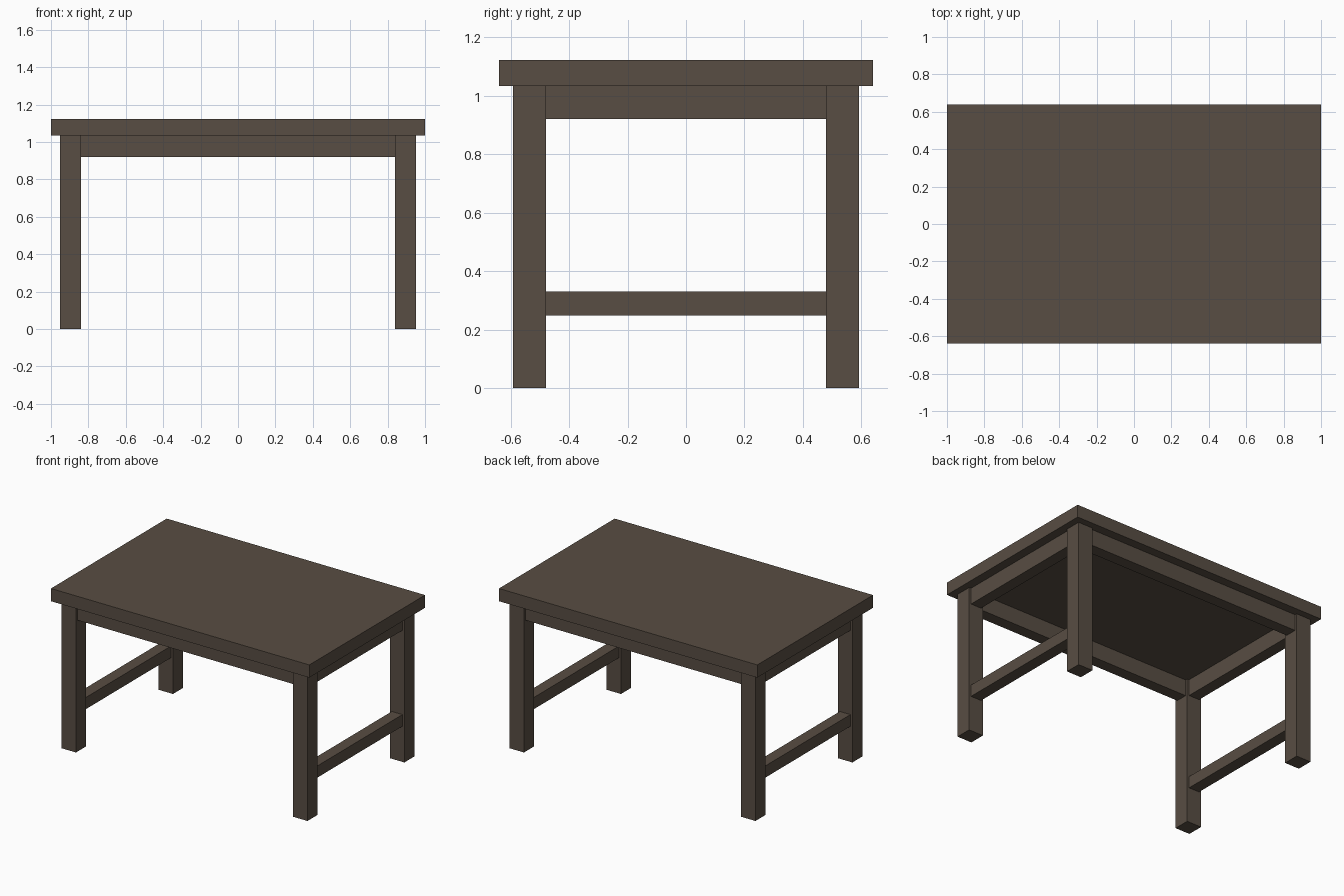
import bpy

if "Cube" in bpy.data.objects:
    bpy.data.objects.remove(bpy.data.objects["Cube"])

wood = bpy.data.materials.new("dark brown wood")
wood.diffuse_color = (0.098, 0.075, 0.056, 1.0)
wood.use_nodes = True
wood.node_tree.nodes["Principled BSDF"].inputs["Base Color"].default_value = wood.diffuse_color


def box(name, x, y, z):
    """Box from (min, max) ranges on each axis."""
    bpy.ops.mesh.primitive_cube_add(size=1)
    ob = bpy.context.object
    ob.name = name
    for v in ob.data.vertices:
        v.co = [lo + (c + 0.5) * (hi - lo) for c, (lo, hi) in zip(v.co, (x, y, z))]
    ob.data.materials.append(wood)
    return ob


def span(centre, width):
    return (centre - width / 2, centre + width / 2)


TOP, UNDER = 1.123, 1.034       # table top heights
LEG = 0.113                     # leg thickness
LX, LY = 0.896, 0.536           # leg centres
RAIL = 0.082                    # apron and stretcher thickness
IX, IY = LX - LEG / 2, LY - LEG / 2   # inner faces of the legs

# Table top
box("table_top", (-1, 1), (-0.64, 0.64), (UNDER, TOP))

# Legs
for sx, side in ((-1, "left"), (1, "right")):
    for sy, end in ((-1, "front"), (1, "back")):
        box(f"{end}_{side}_leg", span(sx * LX, LEG), span(sy * LY, LEG), (0, UNDER))

# Side aprons and low stretchers
for sx, side in ((-1, "left"), (1, "right")):
    box(f"{side}_apron", span(sx * LX, RAIL), (-IY, IY), (0.92, UNDER))
    box(f"{side}_stretcher", span(sx * LX, RAIL), (-IY, IY), (0.249, 0.331))

# Front and back aprons
for sy, end in ((-1, "front"), (1, "back")):
    box(f"{end}_apron", (-IX, IX), span(sy * LY, RAIL), (0.92, UNDER))
